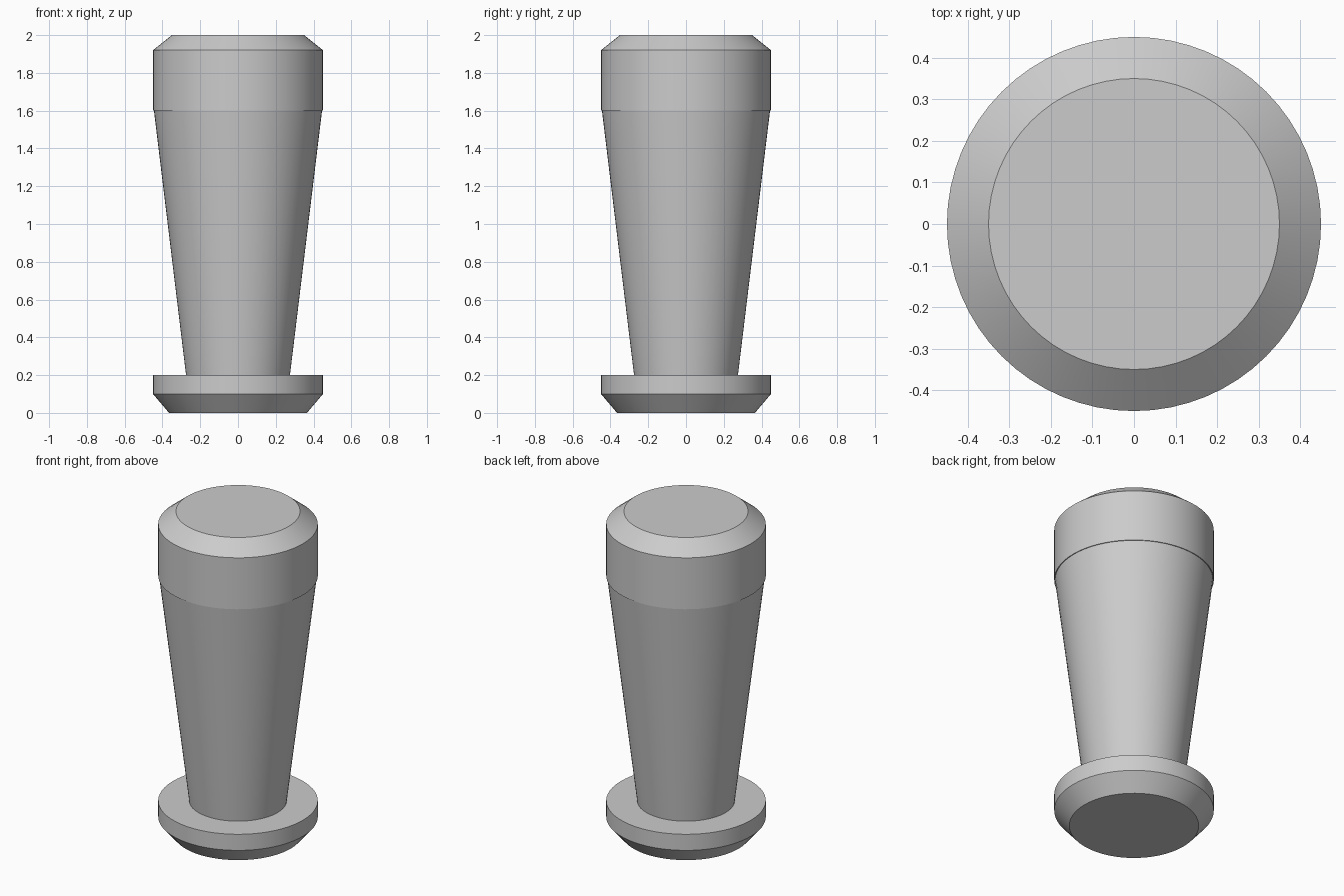
import bpy
import bmesh
from math import cos, sin, tau, radians

SEGMENTS = 64

cube = bpy.data.objects.get("Cube")
if cube:
    bpy.data.objects.remove(cube, do_unlink=True)

grey = bpy.data.materials.new("plain grey")
grey.use_nodes = True
colour = (0.6, 0.6, 0.6, 1)
grey.diffuse_color = colour
grey.node_tree.nodes["Principled BSDF"].inputs["Base Color"].default_value = colour


def lathe(name, profile, cap_bottom=False, cap_top=False):
    """Turn a (radius, height) profile, listed bottom to top, around z."""
    bm = bmesh.new()
    rings = []
    for r, z in profile:
        rings.append([bm.verts.new((r * cos(tau * i / SEGMENTS), r * sin(tau * i / SEGMENTS), z))
                      for i in range(SEGMENTS)])
    for low, high in zip(rings, rings[1:]):
        for i in range(SEGMENTS):
            j = (i + 1) % SEGMENTS
            bm.faces.new((low[i], low[j], high[j], high[i]))
    if cap_bottom:
        bm.faces.new(rings[0][::-1])
    if cap_top:
        bm.faces.new(rings[-1])
    mesh = bpy.data.meshes.new(name)
    bm.to_mesh(mesh)
    bm.free()
    mesh.materials.append(grey)
    obj = bpy.data.objects.new(name, mesh)
    bpy.context.collection.objects.link(obj)
    bpy.ops.object.select_all(action="DESELECT")
    obj.select_set(True)
    bpy.context.view_layer.objects.active = obj
    bpy.ops.object.shade_smooth_by_angle(angle=radians(20))
    return obj


# Chamfered foot flange, its top ring meeting the shaft
lathe("base_flange", [(0.365, 0), (0.45, 0.1), (0.45, 0.2), (0.275, 0.2)], cap_bottom=True)

# Shaft widening upwards
lathe("tapered_shaft", [(0.275, 0.2), (0.445, 1.6)])

# Straight head with a tiny lip below and a chamfered top
lathe("head", [(0.445, 1.6), (0.45, 1.6), (0.45, 1.92), (0.35, 2)], cap_top=True)
